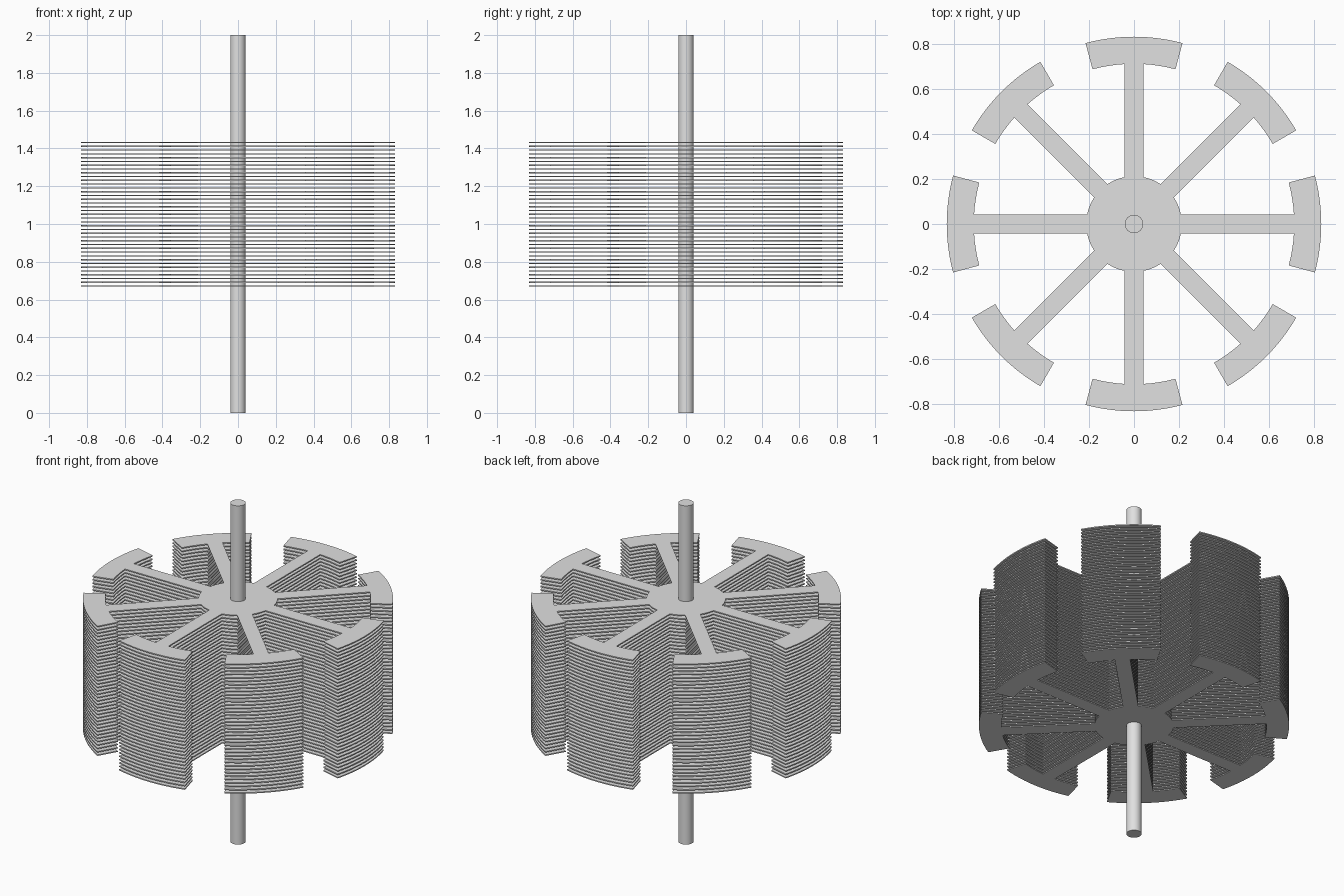
import bpy, bmesh, math

if "Cube" in bpy.data.objects:
    bpy.data.objects.remove(bpy.data.objects["Cube"])

HUB_R, SPOKE_W, SHOE_IN, SHOE_OUT = 0.212, 0.041, 0.71, 0.83
SHOE_ANGLE = math.radians(15)
TEETH, PLATES, PITCH, THICK, BASE_Z = 8, 39, 0.02, 0.0065, 0.668

steel = bpy.data.materials.new("light_grey_steel")
steel.diffuse_color = (0.75, 0.75, 0.75, 1)
steel.use_nodes = True
steel.node_tree.nodes["Principled BSDF"].inputs["Base Color"].default_value = steel.diffuse_color


def finish(name, bm):
    bmesh.ops.recalc_face_normals(bm, faces=bm.faces)
    mesh = bpy.data.meshes.new(name)
    bm.to_mesh(mesh)
    bm.free()
    mesh.materials.append(steel)
    obj = bpy.data.objects.new(name, mesh)
    bpy.context.collection.objects.link(obj)
    bpy.context.view_layer.objects.active = obj
    obj.select_set(True)
    bpy.ops.object.shade_smooth_by_angle(angle=math.radians(30))
    obj.select_set(False)
    return obj


def arc(r, a0, a1, n):
    return [(r, a0 + (a1 - a0) * i / n) for i in range(n + 1)]


# Outline of one lamination: hub, spokes and curved pole shoes
hub_a = math.asin(SPOKE_W / HUB_R)
tip_a = math.asin(SPOKE_W / SHOE_IN)
step = 2 * math.pi / TEETH
outline = []
for k in range(TEETH):
    tooth = [(HUB_R, -hub_a)]
    tooth += arc(SHOE_IN, -tip_a, -SHOE_ANGLE, 4)
    tooth += arc(SHOE_OUT, -SHOE_ANGLE, SHOE_ANGLE, 12)
    tooth += arc(SHOE_IN, SHOE_ANGLE, tip_a, 4)
    tooth += arc(HUB_R, hub_a, step - hub_a, 5)[:-1]
    outline += [(r, a + k * step) for r, a in tooth]

# Stack of thin laminations with air gaps
bm = bmesh.new()
for i in range(PLATES):
    z = BASE_Z + i * PITCH
    face = bm.faces.new([bm.verts.new((r * math.cos(a), r * math.sin(a), z))
                         for r, a in outline])
    ext = bmesh.ops.extrude_face_region(bm, geom=[face], use_keep_orig=True)
    top = [g for g in ext["geom"] if isinstance(g, bmesh.types.BMVert)]
    bmesh.ops.translate(bm, verts=top, vec=(0, 0, THICK))
finish("lamination_stack", bm)

# Central shaft
bm = bmesh.new()
bmesh.ops.create_cone(bm, cap_ends=True, segments=32, radius1=0.041, radius2=0.041, depth=2)
bmesh.ops.translate(bm, verts=bm.verts, vec=(0, 0, 1))
finish("shaft", bm)
